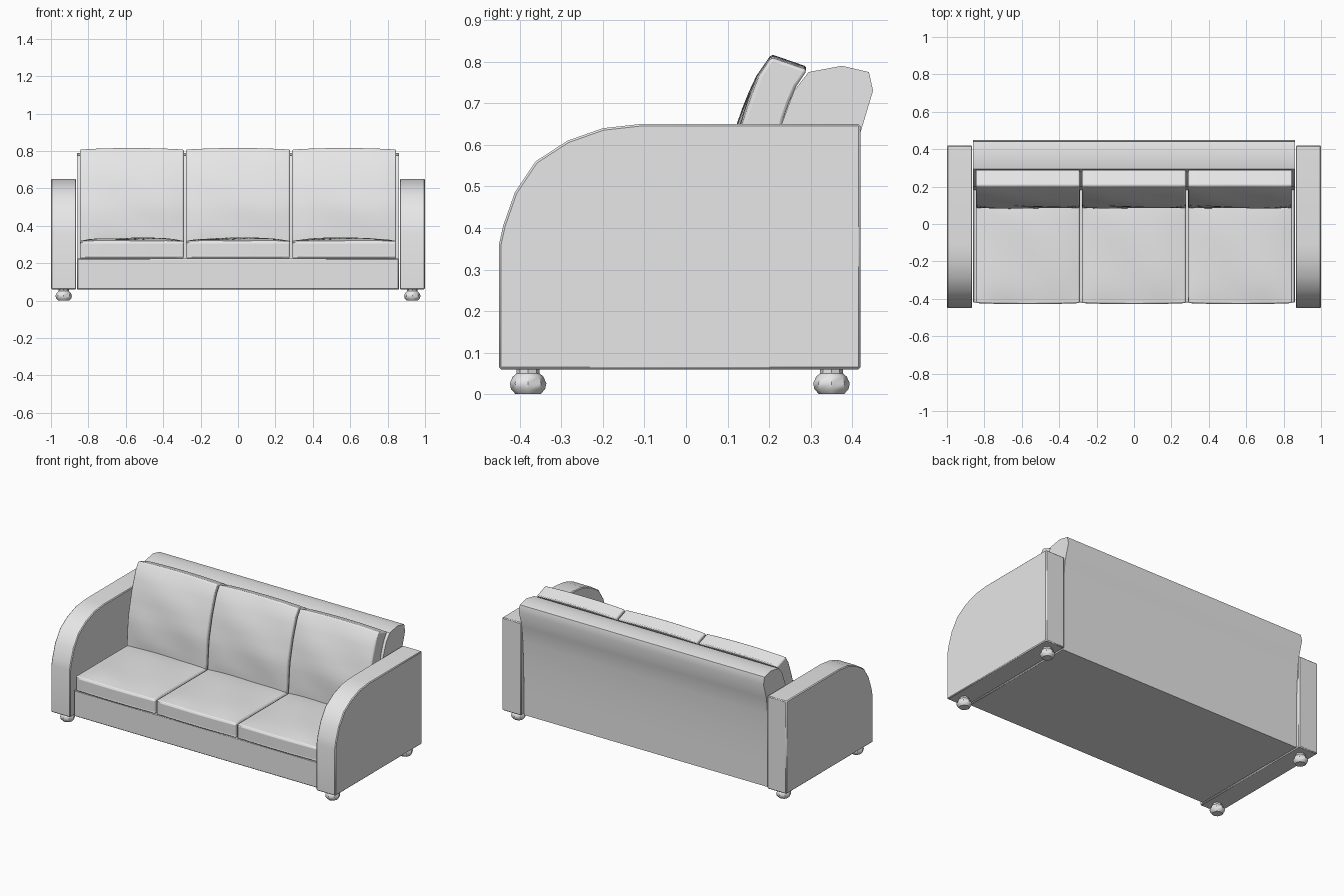
import bpy, bmesh, math
from math import sin, cos, pi

if "Cube" in bpy.data.objects:
    bpy.data.objects.remove(bpy.data.objects["Cube"])

fabric = bpy.data.materials.new("light grey")
fabric.use_nodes = True
GREY = (0.8, 0.8, 0.8, 1)
fabric.diffuse_color = GREY
fabric.node_tree.nodes["Principled BSDF"].inputs["Base Color"].default_value = GREY


def finish(name, bm, angle=30, bevel=0, segments=1):
    """Turn a bmesh into a shaded object with an optional soft edge."""
    bmesh.ops.recalc_face_normals(bm, faces=bm.faces)
    mesh = bpy.data.meshes.new(name)
    bm.to_mesh(mesh)
    bm.free()
    mesh.materials.append(fabric)
    ob = bpy.data.objects.new(name, mesh)
    bpy.context.collection.objects.link(ob)
    if bevel:
        mod = ob.modifiers.new("soft_edge", "BEVEL")
        mod.width, mod.segments = bevel, segments
        mod.limit_method, mod.angle_limit = "ANGLE", math.radians(50)
    bpy.ops.object.select_all(action="DESELECT")
    bpy.context.view_layer.objects.active = ob
    ob.select_set(True)
    bpy.ops.object.shade_smooth_by_angle(angle=math.radians(angle))
    return ob


def prism(name, profile, x0, x1, bevel):
    """Extrude a side profile of (y, z) points from x0 to x1."""
    bm = bmesh.new()
    face = bm.faces.new([bm.verts.new((x0, y, z)) for y, z in profile])
    new = bmesh.ops.extrude_face_region(bm, geom=[face])["geom"]
    moved = [v for v in new if isinstance(v, bmesh.types.BMVert)]
    bmesh.ops.translate(bm, verts=moved, vec=(x1 - x0, 0, 0))
    return finish(name, bm, 30, bevel)


def along(path, z):
    """Y of a (y, z) path at height z."""
    for (y0, z0), (y1, z1) in zip(path, path[1:]):
        if z <= z1:
            return y0 + (y1 - y0) * (z - z0) / (z1 - z0)
    return path[-1][0]


def cushion(name, shape):
    """Bend a finely divided block, with coordinates -1 to 1, into a cushion."""
    bm = bmesh.new()
    bmesh.ops.create_cube(bm, size=2)
    bmesh.ops.subdivide_edges(bm, edges=bm.edges, cuts=11, use_grid_fill=True)
    for v in bm.verts:
        v.co = shape(*v.co)
    return finish(name, bm, 50, 0.012, 2)


def puff(a, b):
    return (1 - a ** 4) * (1 - b ** 4)


# Frame: seat base and leaning back in one piece
prism("base", [(-0.42, 0.06), (0.39, 0.06), (0.39, 0.225), (-0.42, 0.225)],
      -0.86, 0.86, 0.004)
prism("backrest", [(0.40, 0.06), (0.40, 0.25), (0.403, 0.4), (0.41, 0.53),
                   (0.42, 0.63), (0.45, 0.73), (0.44, 0.775), (0.375, 0.79),
                   (0.295, 0.775), (0.26, 0.73), (0.23, 0.65), (0.2, 0.5),
                   (0.18, 0.2), (0.18, 0.06)], -0.86, 0.86, 0)

# Arms with a rounded front
ARM = [(-0.45, 0.06), (-0.45, 0.36), (-0.44, 0.405), (-0.412, 0.485),
       (-0.362, 0.56), (-0.285, 0.61), (-0.2, 0.64), (-0.11, 0.65),
       (0.42, 0.65), (0.42, 0.06)]
for side, s in (("left", 1), ("right", -1)):
    prism(side + "_arm", ARM, s * 0.865, s, 0.005)

# Three seat cushions and three back cushions
FRONT = [(0.085, 0.3), (0.1, 0.5), (0.135, 0.65), (0.175, 0.765), (0.205, 0.81)]
REAR = [(0.19, 0.3), (0.205, 0.5), (0.23, 0.65), (0.258, 0.73), (0.295, 0.785)]
for i, place in enumerate(("right", "middle", "left")):
    cx = (i - 1) * 0.568

    def seat(a, b, c):
        x = cx + a * 0.278
        y = -0.145 + b * 0.278 - (0.006 * (1 - a * a) if b < -0.9 else 0)
        z = 0.272 + c * 0.047
        if c > 0:
            z += c * puff(a, b) * (0.014 + 0.004 * sin(4 * a + 3 * b + i))
        return x, y, z

    def back(a, b, c):
        x = cx + a * 0.278
        t = (c + 1) / 2
        zf, zr = 0.305 + t * 0.505, 0.305 + t * 0.475
        yf, yr = along(FRONT, zf), along(REAR, zr)
        w = (b + 1) / 2
        y, z = yf + (yr - yf) * w, zf + (zr - zf) * w
        if b < 0:
            y += b * puff(a, c) * (0.01 + 0.004 * sin(3 * a + 4 * c + i))
        if c > 0.9:
            z += 0.008 * (1 - a * a)
        return x, y, z

    cushion(place + "_seat_cushion", seat)
    cushion(place + "_back_cushion", back)

# Turned bun feet
FOOT = [(0.03, 0), (0.041, 0.012), (0.044, 0.026), (0.037, 0.042),
        (0.028, 0.05), (0.028, 0.064)]
SIDES = 8
for side, x in (("left", 0.932), ("right", -0.932)):
    for end, y in (("front", -0.38), ("back", 0.35)):
        bm = bmesh.new()
        rings = [[bm.verts.new((x + r * cos(2 * pi * k / SIDES),
                                y + r * sin(2 * pi * k / SIDES), z))
                  for k in range(SIDES)] for r, z in FOOT]
        for low, high in zip(rings, rings[1:]):
            for k in range(SIDES):
                n = (k + 1) % SIDES
                bm.faces.new((low[k], low[n], high[n], high[k]))
        bm.faces.new(rings[0])
        bm.faces.new(rings[-1])
        finish(f"{end}_{side}_foot", bm, 40)
